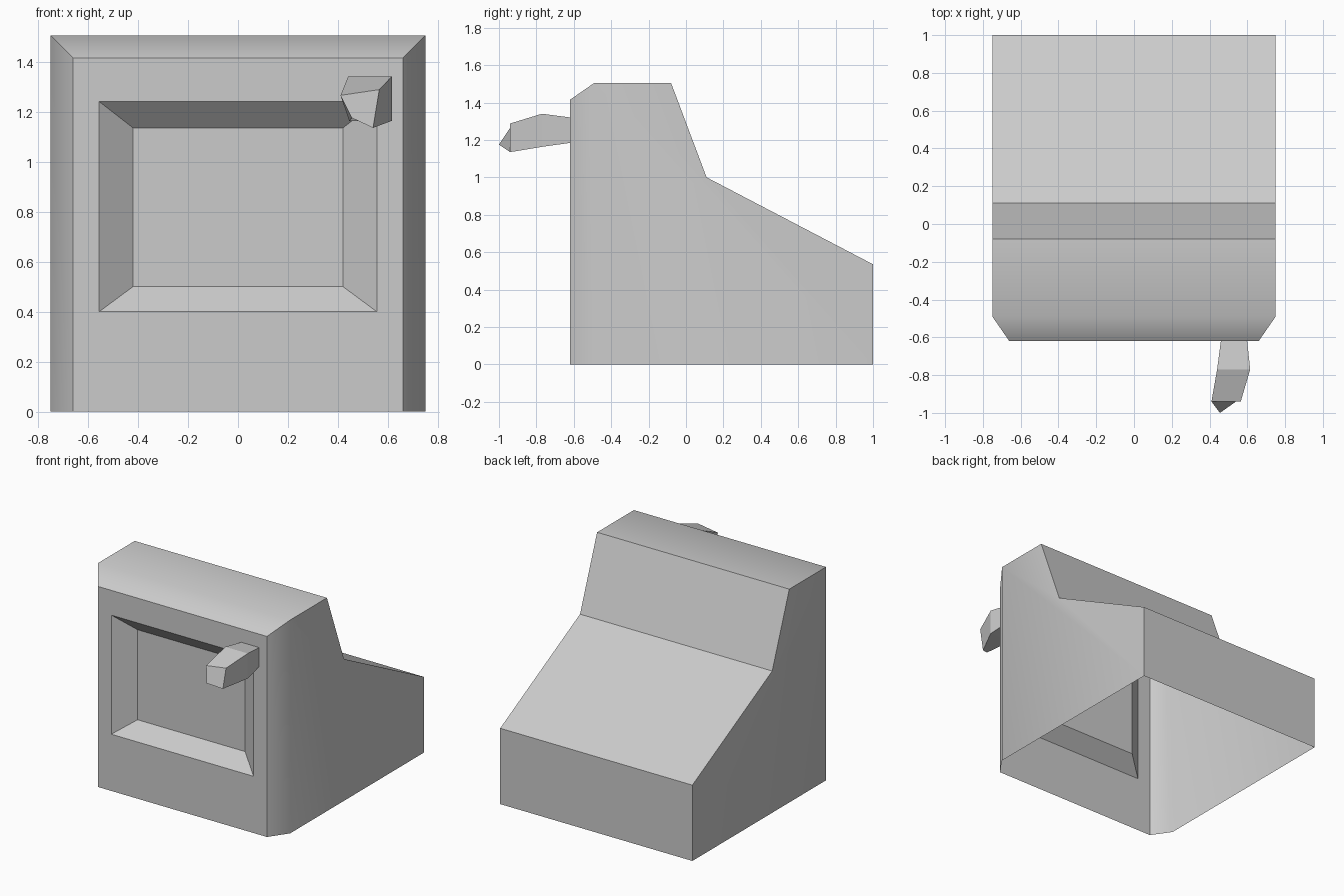
import bpy, bmesh, math

if "Cube" in bpy.data.objects:
    bpy.data.objects.remove(bpy.data.objects["Cube"], do_unlink=True)

grey = bpy.data.materials.new("plain_grey")
grey.use_nodes = True
grey.diffuse_color = (0.6, 0.6, 0.6, 1)
grey.node_tree.nodes["Principled BSDF"].inputs["Base Color"].default_value = (0.6, 0.6, 0.6, 1)


def finish(bm, name):
    mesh = bpy.data.meshes.new(name)
    bmesh.ops.recalc_face_normals(bm, faces=bm.faces)
    bm.to_mesh(mesh)
    bm.free()
    mesh.materials.append(grey)
    obj = bpy.data.objects.new(name, mesh)
    bpy.context.collection.objects.link(obj)
    return obj


def step_in(bm, face):
    """Inset a face and return the new inner vertices."""
    bmesh.ops.inset_region(bm, faces=[face], thickness=0.05)
    return list(face.verts)


# Casing: side profile swept across the width
W, FRONT = 0.75, -0.62
profile = [(-0.49, 0), (-0.49, 1.505), (-0.08, 1.505), (0.11, 1.0), (1.0, 0.535), (1.0, 0)]
bm = bmesh.new()
side = bm.faces.new([bm.verts.new((-W, y, z)) for y, z in profile])
swept = bmesh.ops.extrude_face_region(bm, geom=[side], use_keep_orig=True)["geom"]
for v in swept:
    if isinstance(v, bmesh.types.BMVert):
        v.co.x = W
bmesh.ops.recalc_face_normals(bm, faces=bm.faces)

# Chamfered front, open along the floor
front = min(bm.faces, key=lambda f: f.calc_center_median().y)
for v in step_in(bm, front):
    top = v.co.z > 0.7
    v.co = (math.copysign(0.66, v.co.x), FRONT, 1.415 if top else 0)

# Sloped recess in the front panel
for x, y, low, high in ((0.555, FRONT, 0.40, 1.24), (0.42, FRONT + 0.1, 0.50, 1.135)):
    for v in step_in(bm, front):
        v.co = (math.copysign(x, v.co.x), y, high if v.co.z > 0.7 else low)

# Hollow underside
floor = [f for f in bm.faces if all(v.co.z < 0.001 for v in f.verts)]
bmesh.ops.delete(bm, geom=floor, context="FACES")
casing = finish(bm, "casing")
bpy.ops.object.select_all(action="DESELECT")
casing.select_set(True)
bpy.context.view_layer.objects.active = casing
bpy.ops.object.shade_smooth_by_angle(angle=math.radians(35.6))

# Handle: four-sided sections joined front to back
sections = [
    [(0.465, -0.58, 1.315), (0.595, -0.58, 1.315), (0.595, -0.58, 1.19), (0.465, -0.58, 1.19)],
    [(0.44, -0.77, 1.34), (0.615, -0.77, 1.34), (0.615, -0.77, 1.163), (0.445, -0.77, 1.163)],
    [(0.41, -0.94, 1.265), (0.565, -0.94, 1.288), (0.54, -0.94, 1.135), (0.455, -1.0, 1.175)],
]
bm = bmesh.new()
rings = [[bm.verts.new(p) for p in ring] for ring in sections]
for a, b in zip(rings, rings[1:]):
    for i in range(4):
        j = (i + 1) % 4
        bm.faces.new((a[i], a[j], b[j], b[i]))
bm.faces.new(rings[0])
bm.faces.new(rings[-1])
finish(bm, "handle")
